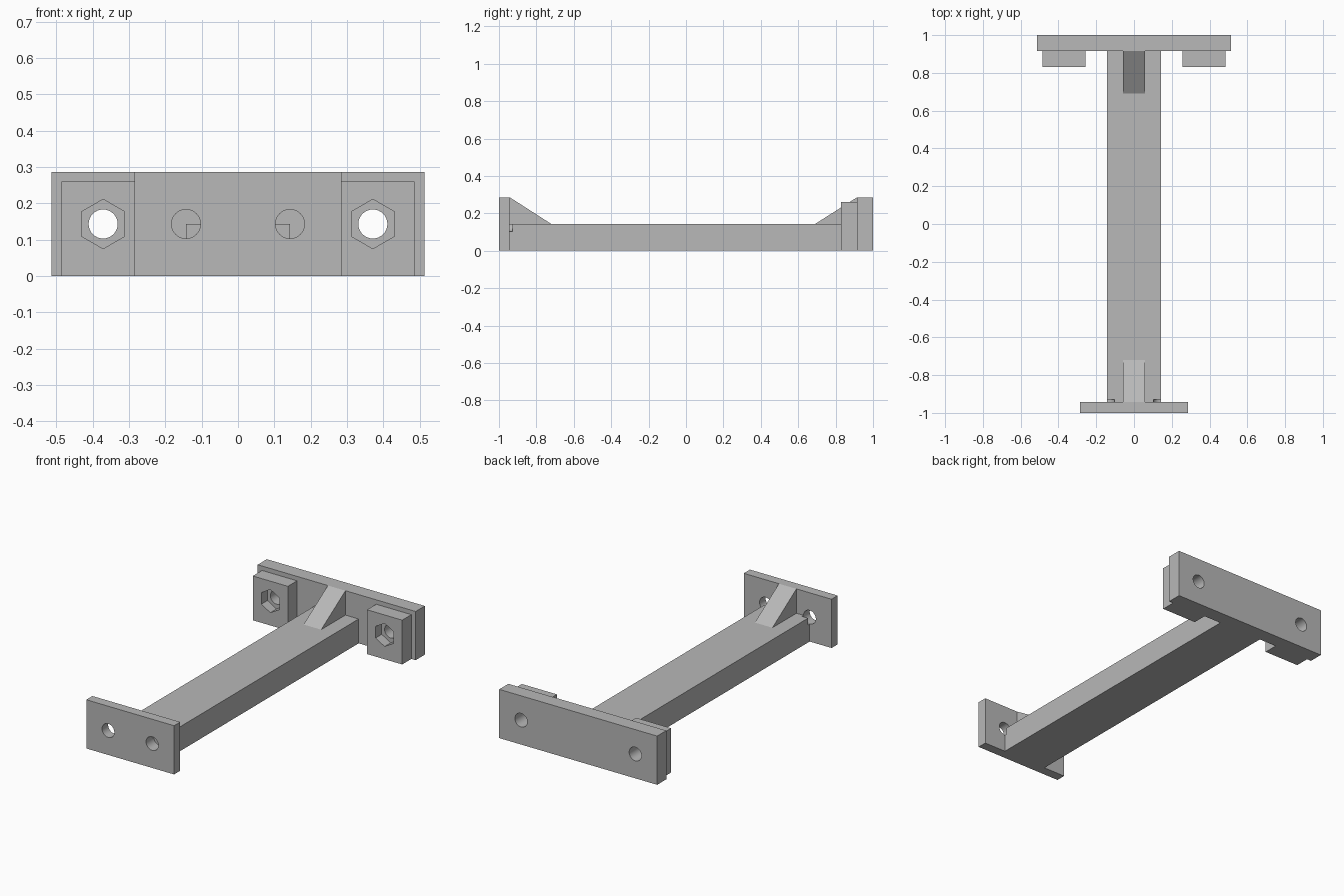
import bpy
import bmesh
import math
from mathutils import Matrix

cube = bpy.data.objects.get("Cube")
if cube:
    bpy.data.objects.remove(cube, do_unlink=True)

# One plain grey plastic
grey = bpy.data.materials.new("light grey")
grey.use_nodes = True
colour = (0.48, 0.48, 0.48, 1)
grey.diffuse_color = colour
grey.node_tree.nodes["Principled BSDF"].inputs["Base Color"].default_value = colour

HOLE_Z = 0.143


def finish(name, bm):
    bmesh.ops.recalc_face_normals(bm, faces=bm.faces[:])
    mesh = bpy.data.meshes.new(name)
    bm.to_mesh(mesh)
    bm.free()
    mesh.materials.append(grey)
    obj = bpy.data.objects.new(name, mesh)
    bpy.context.collection.objects.link(obj)
    return obj


def prism(name, profile, x0, x1):
    """Extrude a (y, z) profile along x."""
    bm = bmesh.new()
    face = bm.faces.new([bm.verts.new((x0, y, z)) for y, z in profile])
    side = bmesh.ops.extrude_face_region(bm, geom=[face])["geom"]
    verts = [v for v in side if isinstance(v, bmesh.types.BMVert)]
    bmesh.ops.translate(bm, verts=verts, vec=(x1 - x0, 0, 0))
    return finish(name, bm)


def box(name, x0, x1, y0, y1, height):
    return prism(name, [(y0, 0), (y1, 0), (y1, height), (y0, height)], x0, x1)


def bore(name, x, y0, y1, radius, sides):
    """Hidden cutter running along y, with a corner pointing up."""
    bm = bmesh.new()
    bmesh.ops.create_cone(bm, cap_ends=True, segments=sides, radius1=radius,
                          radius2=radius, depth=y1 - y0)
    bmesh.ops.transform(bm, verts=bm.verts[:],
                        matrix=Matrix.Translation((x, (y0 + y1) / 2, HOLE_Z))
                        @ Matrix.Rotation(math.pi / 2, 4, 'X'))
    obj = finish(name, bm)
    obj.hide_render = True
    obj.hide_set(True)
    return obj


def cut(obj, *cutters):
    for cutter in cutters:
        mod = obj.modifiers.new("cut", 'BOOLEAN')
        mod.operation = 'DIFFERENCE'
        mod.solver = 'EXACT'
        mod.object = cutter


# Main parts
beam = box("beam", -0.143, 0.143, -0.943, 0.915, 0.143)
front_plate = box("front_plate", -0.285, 0.285, -1, -0.943, 0.286)
back_plate = box("back_plate", -0.513, 0.513, 0.915, 1, 0.286)

# Sloped ribs bracing both plates
prism("front_rib", [(-0.943, 0.143), (-0.72, 0.143), (-0.943, 0.286)], -0.057, 0.057)
prism("back_rib", [(0.915, 0.143), (0.69, 0.143), (0.915, 0.286)], -0.057, 0.057)

# Nut pads and screw holes on both sides
cutters = []
for side, s in (("left", 1), ("right", -1)):
    pad = box(side + "_nut_pad", *sorted((s * 0.257, s * 0.485)), 0.83, 0.915, 0.26)
    nut = bore(side + "_nut_cutter", s * 0.371, 0.77, 0.887, 0.068, 6)
    back_hole = bore(side + "_back_hole_cutter", s * 0.371, 0.75, 1.05, 0.04, 32)
    front_hole = bore(side + "_front_hole_cutter", s * 0.143, -1.05, -0.928, 0.04, 32)
    cut(pad, nut, back_hole)
    cut(back_plate, back_hole)
    cut(front_plate, front_hole)
    cut(beam, front_hole)
    cutters += [nut, back_hole, front_hole]

# Bake the cuts, smooth the round bores and drop the cutters
bpy.context.view_layer.update()
graph = bpy.context.evaluated_depsgraph_get()
parts = [o for o in bpy.context.collection.objects if o.modifiers]
baked = [bpy.data.meshes.new_from_object(o.evaluated_get(graph)) for o in parts]
for obj, mesh in zip(parts, baked):
    obj.modifiers.clear()
    obj.data = mesh
for cutter in cutters:
    bpy.data.objects.remove(cutter, do_unlink=True)
for obj in parts:
    bpy.ops.object.select_all(action='DESELECT')
    obj.select_set(True)
    bpy.context.view_layer.objects.active = obj
    bpy.ops.object.shade_smooth_by_angle(angle=math.radians(30))
